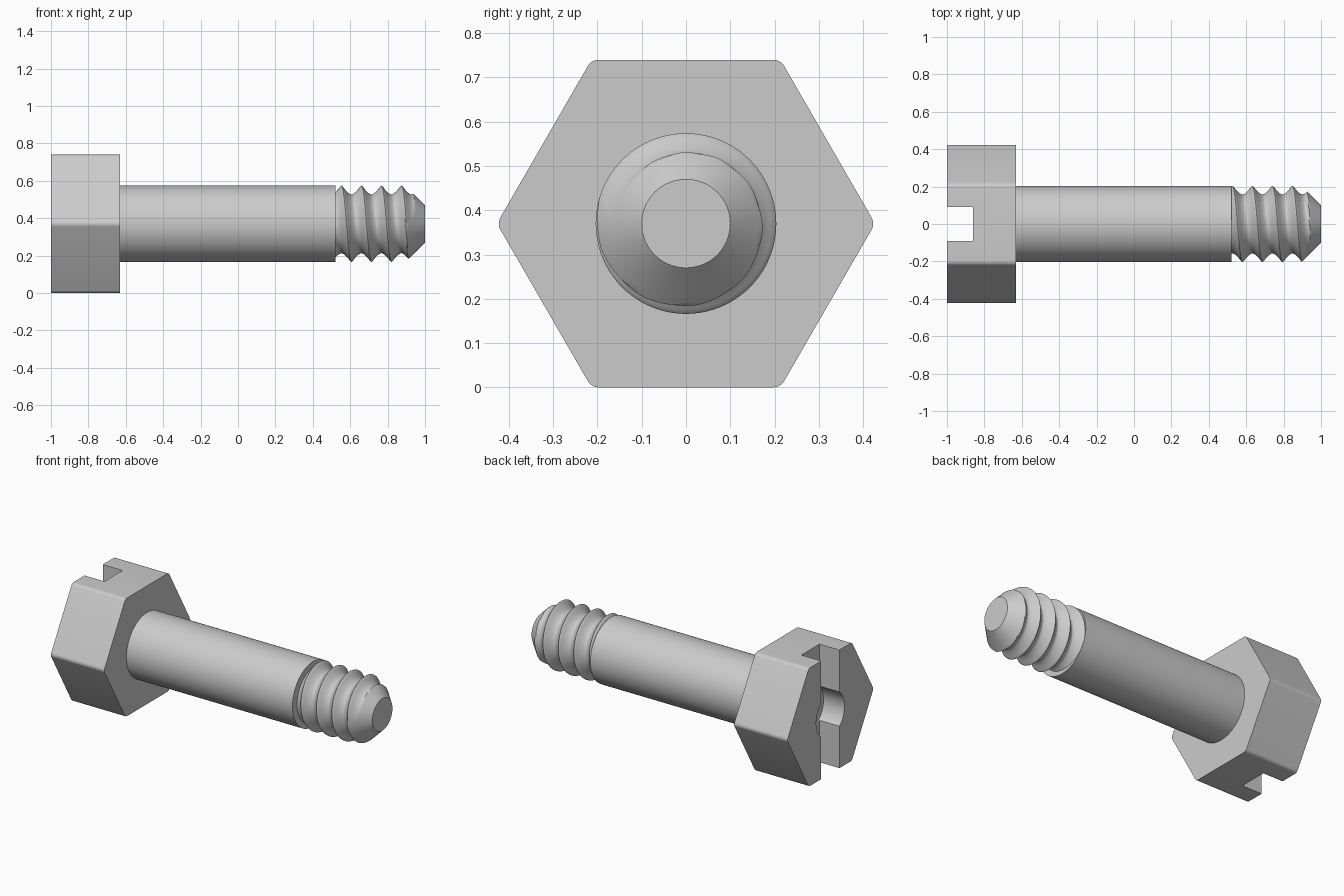
import bpy, bmesh, math
from mathutils import Matrix

cube = bpy.data.objects.get("Cube")
if cube:
    bpy.data.objects.remove(cube, do_unlink=True)

AXIS_Z = 0.37            # height of the bolt axis
HEAD_START, HEAD_END = -1.0, -0.63
SHANK_END, TIP = 0.52, 1.0
RADIUS, ROOT, TIP_RADIUS = 0.204, 0.157, 0.1
PITCH, FIRST_CREST = 0.107, 0.553

steel = bpy.data.materials.new("light grey steel")
steel.use_nodes = True
GREY = (0.6, 0.6, 0.6, 1)
steel.diffuse_color = GREY
steel.node_tree.nodes["Principled BSDF"].inputs["Base Color"].default_value = GREY


def make_object(name, bm):
    bmesh.ops.recalc_face_normals(bm, faces=bm.faces)
    mesh = bpy.data.meshes.new(name)
    bm.to_mesh(mesh)
    bm.free()
    mesh.materials.append(steel)
    obj = bpy.data.objects.new(name, mesh)
    bpy.context.collection.objects.link(obj)
    return obj


def smooth(obj):
    bpy.ops.object.select_all(action='DESELECT')
    obj.select_set(True)
    bpy.context.view_layer.objects.active = obj
    bpy.ops.object.shade_smooth_by_angle(angle=math.radians(32))


def prism(name, outline, x0, x1):
    """Extrude a (y, z) outline along x, around the bolt axis."""
    bm = bmesh.new()
    face = bm.faces.new([bm.verts.new((x0, y, z + AXIS_Z)) for y, z in outline])
    moved = bmesh.ops.extrude_face_region(bm, geom=[face])["geom"]
    verts = [v for v in moved if isinstance(v, bmesh.types.BMVert)]
    bmesh.ops.translate(bm, verts=verts, vec=(x1 - x0, 0, 0))
    return make_object(name, bm)


def circle(radius, sides):
    return [(radius * math.cos(math.tau * i / sides),
             radius * math.sin(math.tau * i / sides)) for i in range(sides)]


def rounded_hexagon(apothem, fillet, steps=6):
    points = []
    centre = (apothem - fillet) / math.cos(math.pi / 6)
    for corner in range(6):
        mid = corner * math.pi / 3
        for s in range(steps + 1):
            a = mid + (s / steps - 0.5) * math.pi / 3
            points.append((centre * math.cos(mid) + fillet * math.cos(a),
                           centre * math.sin(mid) + fillet * math.sin(a)))
    return points


def cut(obj, cutter):
    mod = obj.modifiers.new("cut", 'BOOLEAN')
    mod.operation, mod.solver, mod.object = 'DIFFERENCE', 'EXACT', cutter
    bpy.ops.object.select_all(action='DESELECT')
    obj.select_set(True)
    bpy.context.view_layer.objects.active = obj
    bpy.ops.object.modifier_apply(modifier=mod.name)
    bpy.data.objects.remove(cutter, do_unlink=True)


# Hexagonal head with a driver slot and a round recess
head = prism("hex_head", rounded_hexagon(AXIS_Z, 0.028), HEAD_START, HEAD_END)
half_slot = 0.09
slot = [(-half_slot, -1), (half_slot, -1), (half_slot, 1), (-half_slot, 1)]
cut(head, prism("slot_cutter", slot, HEAD_START - 0.1, -0.862))
cut(head, prism("recess_cutter", circle(0.14, 64), HEAD_START - 0.2, -0.855))
smooth(head)

# Plain shank
smooth(prism("shank", circle(RADIUS, 96), HEAD_END - 0.02, SHANK_END))


# Right-handed thread with rounded roots and a conical tip
def thread_radius(x, turn):
    phase = ((x - FIRST_CREST) / PITCH - turn + 0.25) % 1
    t = min(1, abs(phase - 0.5) * 2 / 0.95)
    return min(ROOT + (RADIUS - ROOT) * t ** 1.6, TIP_RADIUS + TIP - x)


def build_thread(per_pitch=20, sides=96):
    bm = bmesh.new()
    start = SHANK_END - 0.004
    first = FIRST_CREST - 3 * PITCH
    rows = int((TIP - first) / PITCH + 3) * per_pitch
    grid = []
    for k in range(rows):
        row = []
        for j in range(sides):
            turn = j / sides
            x = first + (k / per_pitch + turn) * PITCH
            x = min(max(x, start), TIP)
            r, a = thread_radius(x, turn), turn * math.tau
            row.append(bm.verts.new((x, r * math.cos(a), AXIS_Z + r * math.sin(a))))
        grid.append(row)
    # Each row climbs the helix and joins the row one pitch further on
    for k in range(rows - per_pitch - 1):
        for j in range(sides):
            n, shift = (j + 1) % sides, per_pitch if j == sides - 1 else 0
            quad = (grid[k][j], grid[k + 1][j],
                    grid[k + 1 + shift][n], grid[k + shift][n])
            if max(v.co.x for v in quad) - min(v.co.x for v in quad) > 1e-6:
                bm.faces.new(quad)
    bmesh.ops.remove_doubles(bm, verts=bm.verts, dist=1e-5)
    loose = [v for v in bm.verts if not v.link_faces]
    bmesh.ops.delete(bm, geom=loose, context='VERTS')
    ends = [e for e in bm.edges if e.is_boundary]
    bmesh.ops.holes_fill(bm, edges=ends, sides=0)
    return make_object("threaded_tip", bm)


smooth(build_thread())
